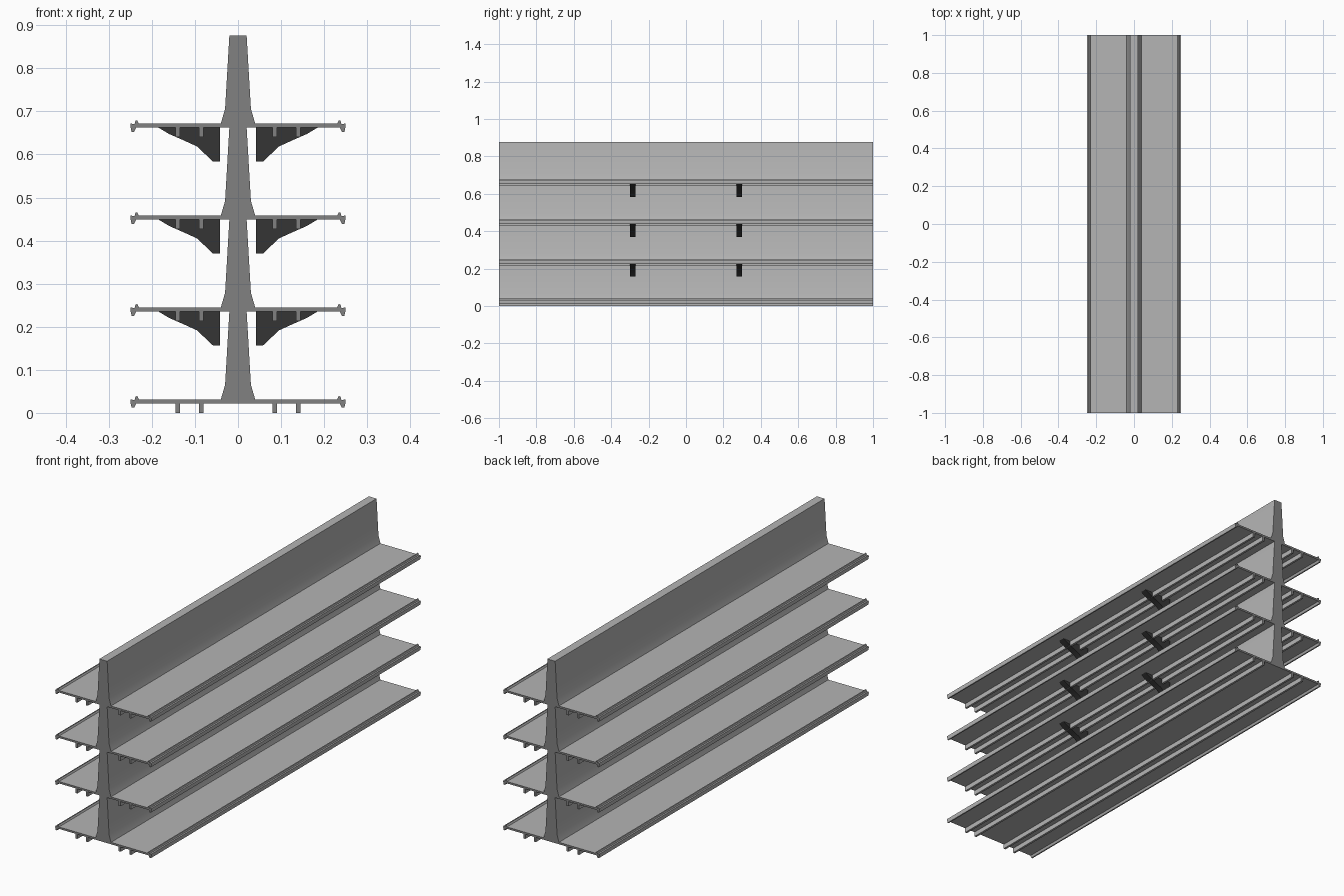
import bpy, bmesh

if "Cube" in bpy.data.objects:
    bpy.data.objects.remove(bpy.data.objects["Cube"])

def material(name, v):
    m = bpy.data.materials.new(name)
    m.diffuse_color = (v, v, v, 1)
    m.use_nodes = True
    m.node_tree.nodes["Principled BSDF"].inputs["Base Color"].default_value = m.diffuse_color
    return m

BODY = material("light grey", 0.46)
CAP = material("mid grey", 0.22)
DARK = material("dark grey", 0.036)

def extrude(name, profile, y0, y1, mats):
    """Extrude an x/z outline along y; end faces take the last material."""
    bm = bmesh.new()
    a = [bm.verts.new((x, y0, z)) for x, z in profile]
    b = [bm.verts.new((x, y1, z)) for x, z in profile]
    n = len(a)
    for i in range(n):
        j = (i + 1) % n
        bm.faces.new((a[i], a[j], b[j], b[i]))
    for ring in (a, b):
        bm.faces.new(ring).material_index = len(mats) - 1
    bmesh.ops.recalc_face_normals(bm, faces=bm.faces)
    me = bpy.data.meshes.new(name)
    bm.to_mesh(me)
    bm.free()
    for m in mats:
        me.materials.append(m)
    ob = bpy.data.objects.new(name, me)
    bpy.context.collection.objects.link(ob)
    bpy.ops.object.select_all(action='DESELECT')
    ob.select_set(True)
    bpy.context.view_layer.objects.active = ob
    bpy.ops.object.shade_smooth_by_angle(angle=0.5)
    return ob

# Right half of a tier, z measured from the shelf top: spine, shelf, hooked lip, ribs
HALF = [(0.02, 0.205), (0.03, 0.034), (0.04, 0.0),
        (0.230, 0.0), (0.234, 0.008), (0.238, 0.007), (0.240, -0.001),
        (0.249, 0.0), (0.250, -0.006), (0.247, -0.019), (0.241, -0.019),
        (0.236, -0.009),
        (0.145, -0.009), (0.145, -0.031), (0.135, -0.031), (0.135, -0.009),
        (0.090, -0.009), (0.090, -0.031), (0.080, -0.031), (0.080, -0.009)]

# Support bracket outline below a shelf
BRACKET = [(0.042, -0.009), (0.185, -0.009), (0.160, -0.024), (0.128, -0.038),
           (0.095, -0.053), (0.075, -0.072), (0.058, -0.088), (0.042, -0.088)]

for t in range(4):
    z0 = 0.031 + t * 0.2135
    # Shelf tier with its spine
    full = HALF + [(-x, z) for x, z in reversed(HALF)]
    extrude(f"shelf_tier_{t + 1}", [(x, z + z0) for x, z in full], -1, 1, [BODY, CAP])
    if t == 0:
        continue
    # Brackets under the upper shelves
    for side in (-1, 1):
        for y in (-0.285, 0.285):
            extrude(f"bracket_{t + 1}", [(side * x, z + z0) for x, z in BRACKET],
                    y - 0.015, y + 0.015, [DARK])
